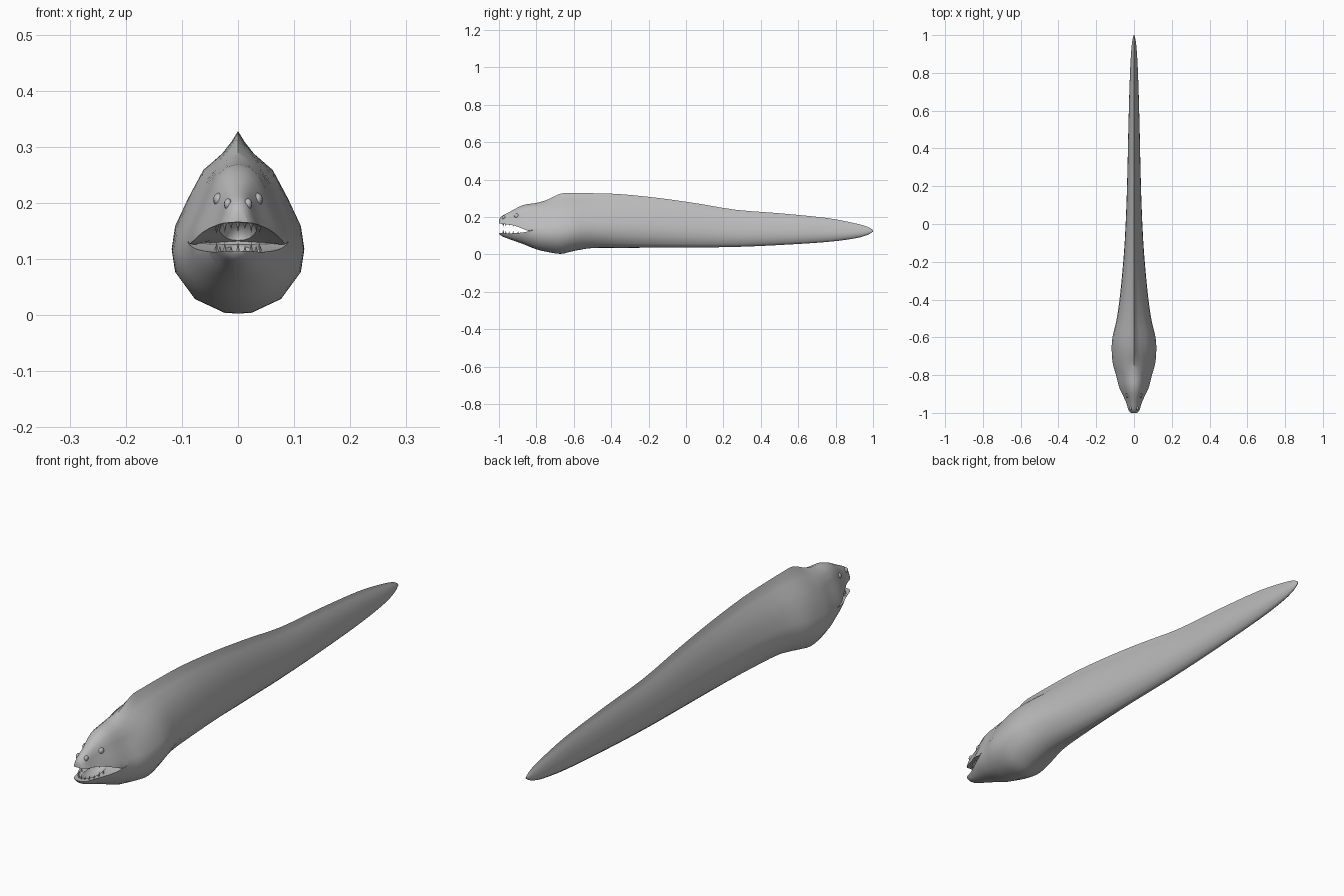
import bpy, bmesh, math
from mathutils import Vector

if "Cube" in bpy.data.objects:
    bpy.data.objects.remove(bpy.data.objects["Cube"])

skin = bpy.data.materials.new("grey_skin")
skin.use_nodes = True
GREY = (0.5, 0.5, 0.5, 1)
skin.diffuse_color = GREY
skin.node_tree.nodes["Principled BSDF"].inputs["Base Color"].default_value = GREY


def finish(name, bm, hidden=False):
    bmesh.ops.recalc_face_normals(bm, faces=bm.faces)
    mesh = bpy.data.meshes.new(name)
    bm.to_mesh(mesh)
    bm.free()
    mesh.materials.append(skin)
    obj = bpy.data.objects.new(name, mesh)
    bpy.context.collection.objects.link(obj)
    obj.hide_render = hidden
    return obj


def smooth(obj, angle):
    bpy.ops.object.select_all(action='DESELECT')
    obj.select_set(True)
    bpy.context.view_layer.objects.active = obj
    bpy.ops.object.shade_smooth_by_angle(angle=math.radians(angle))


def loft(bm, rings):
    rows = [[bm.verts.new(p) for p in ring] for ring in rings]
    n = len(rows[0])
    for a, b in zip(rows, rows[1:]):
        for i in range(n):
            j = (i + 1) % n
            bm.faces.new((a[i], a[j], b[j], b[i]))
    bm.faces.new(rows[0])
    bm.faces.new(rows[-1])


def spline(keys, steps):
    """Catmull-Rom through rows of numbers."""
    rows = []
    for k in range(len(keys) - 1):
        quad = [keys[max(k - 1, 0)], keys[k], keys[k + 1], keys[min(k + 2, len(keys) - 1)]]
        for s in range(steps):
            t = s / steps
            rows.append([0.5 * (2 * b + (c - a) * t + (2 * a - 5 * b + 4 * c - d) * t * t
                                + (3 * b - a - 3 * c + d) * t ** 3)
                         for a, b, c, d in zip(*quad)])
    rows.append(keys[-1])
    return rows


# Half cross-sections, bottom to top: (width, height) fractions
HEAD = [(0, 0), (.3, .01), (.68, .09), (.94, .24), (1, .38), (.93, .5),
        (.75, .64), (.6, .79), (.45, .91), (.23, .98), (0, 1)]
CREST = [(0, 0), (.2, .003), (.65, .08), (.95, .23), (1, .35), (.95, .47),
         (.76, .62), (.53, .78), (.25, .87), (.1, .94), (0, 1)]

# Stations: y, bottom, top, half width, crest amount
STATIONS = [
    (-1, .113, .186, .024, 0), (-.985, .098, .205, .037, 0), (-.94, .08, .229, .048, 0),
    (-.87, .055, .264, .077, 0), (-.8, .027, .275, .095, .1), (-.74, .013, .293, .112, .5),
    (-.67, .003, .325, .118, 1), (-.6, .018, .328, .114, 1), (-.5, .034, .327, .091, 1),
    (-.35, .035, .322, .071, 1), (-.15, .036, .302, .053, 1), (.05, .037, .274, .042, 1),
    (.27, .04, .238, .035, 1), (.5, .05, .22, .030, 1), (.75, .066, .195, .023, 1),
    (.9, .085, .167, .016, 1), (.97, .104, .148, .009, 1), (1, .122, .13, .002, 1)]

rings = []
for y, low, top, wide, crest in spline(STATIONS, 3):
    half = []
    for (hw, hh), (cw, ch) in zip(HEAD, CREST):
        w = hw + (cw - hw) * crest
        h = hh + (ch - hh) * crest
        half.append(Vector((w * wide, y, low + h * (top - low))))
    mirrored = [Vector((-p.x, p.y, p.z)) for p in half[-2:0:-1]]
    rings.append(half + mirrored)
bm = bmesh.new()
loft(bm, rings)
body = finish("eel_body", bm)

# Mouth opening: arched wedge narrowing to the corner of the jaws
MOUTH = [(-1.05, .114, .168), (-1, .114, .166), (-.95, .112, .164),
         (-.9, .113, .158), (-.86, .117, .147), (-.82, .126, .132)]
xs = [-.15 + .025 * i for i in range(13)]


def lip(x, z):
    return z - 2.5 * min(abs(x), .09) ** 2


bm = bmesh.new()
loft(bm, [[(x, y, lo + x * x * .4) for x in xs] + [(x, y, max(lip(x, hi), lo + x * x * .4 + .002)) for x in reversed(xs)]
          for y, lo, hi in spline(MOUTH, 2)])
mouth = finish("mouth_cutter", bm, True)

# Hollow between the jaws
bm = bmesh.new()
bmesh.ops.create_uvsphere(bm, u_segments=20, v_segments=12, radius=1)
for v in bm.verts:
    v.co = Vector((v.co.x * .036, -.905 + v.co.y * .083, .139 + v.co.z * .042))
hollow = finish("mouth_hollow_cutter", bm, True)

for cutter in (mouth, hollow):
    mod = body.modifiers.new(cutter.name, 'BOOLEAN')
    mod.object = cutter
    mod.operation = 'DIFFERENCE'
    mod.solver = 'EXACT'
    bpy.context.view_layer.objects.active = body
    bpy.ops.object.modifier_apply(modifier=mod.name)
    bpy.data.objects.remove(cutter)
smooth(body, 50)

# Teeth along both jaws
bm = bmesh.new()
for k in range(11):
    a = math.pi * k / 10
    x, y = .04 * math.cos(a), -.9 - .08 * math.sin(a)
    size = .014 + .006 * (k % 2)
    for base, way in ((.110, 1), (lip(x, .168), -1)):
        ring = [bm.verts.new((x + .004 * math.cos(t), y + .004 * math.sin(t), base))
                for t in (0, math.pi / 2, math.pi, math.pi * 1.5)]
        tip = bm.verts.new((x, y + .003, base + way * size))
        for i in range(4):
            bm.faces.new((ring[i], ring[(i + 1) % 4], tip))
        bm.faces.new(ring)
finish("teeth", bm)


# Eyes and nostril bumps, mirrored
def bump_pair(name, centre, size):
    bm = bmesh.new()
    for side in (-1, 1):
        made = bmesh.ops.create_uvsphere(bm, u_segments=12, v_segments=8, radius=1)
        for v in made["verts"]:
            v.co = Vector((side * centre[0] + v.co.x * size[0],
                           centre[1] + v.co.y * size[1], centre[2] + v.co.z * size[2]))
    smooth(finish(name, bm), 60)


bump_pair("eyes", (.034, -.905, .206), (.010, .014, .012))
bump_pair("nostrils", (.018, -.975, .198), (.007, .010, .010))
